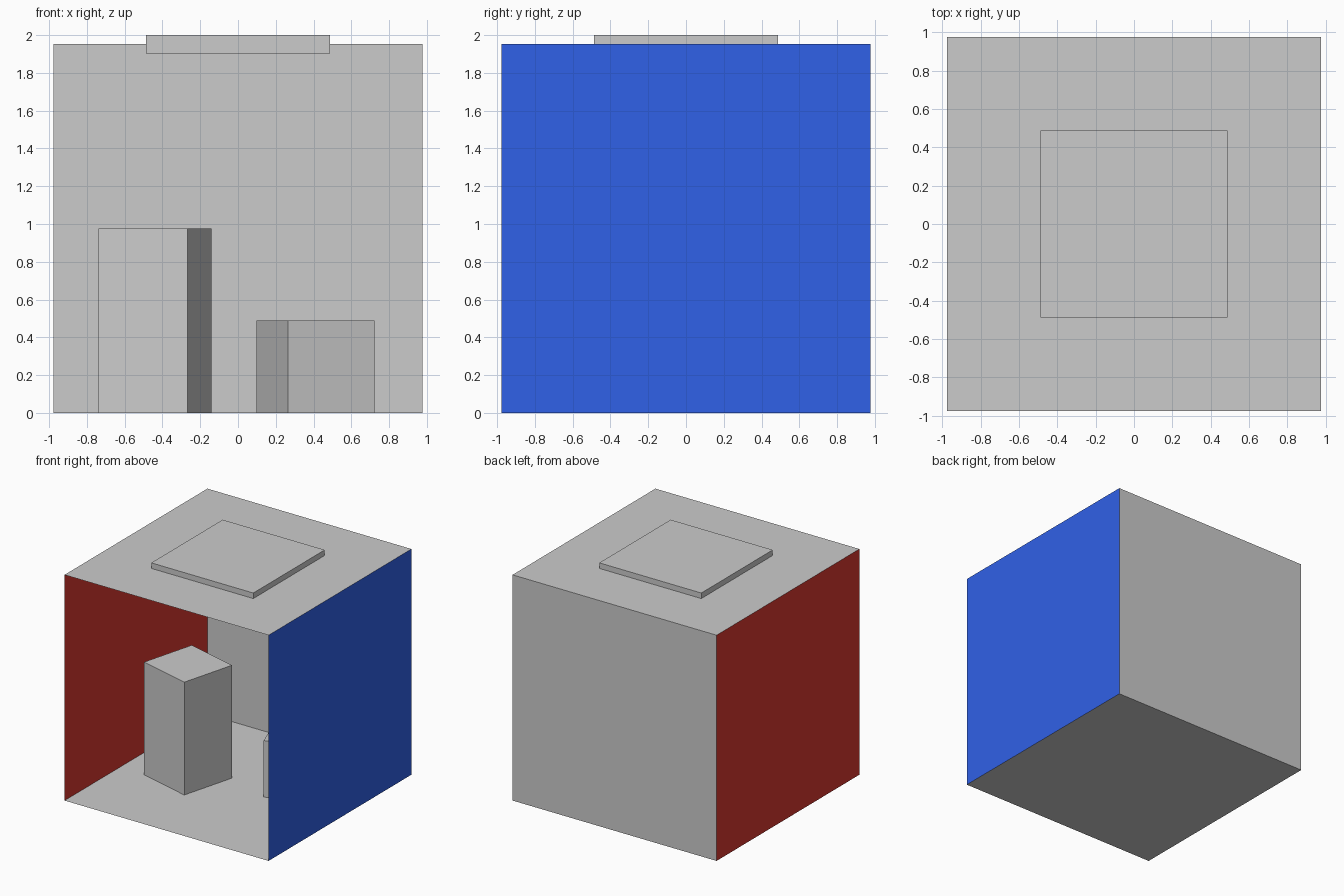
import bpy
from math import radians, pi

if "Cube" in bpy.data.objects:
    bpy.data.objects.remove(bpy.data.objects["Cube"])

H = 0.976          # half the room width
TOP = 2 * H        # ceiling height


def paint(obj, name, rgb):
    mat = bpy.data.materials.new(name)
    mat.diffuse_color = (*rgb, 1)
    mat.use_nodes = True
    mat.node_tree.nodes["Principled BSDF"].inputs["Base Color"].default_value = mat.diffuse_color
    obj.data.materials.append(mat)


def panel(name, loc, rot=(0, 0, 0)):
    bpy.ops.mesh.primitive_plane_add(size=2 * H, location=loc, rotation=rot)
    obj = bpy.context.object
    obj.name = name
    return obj


def block(name, size, loc, turn=0):
    bpy.ops.mesh.primitive_cube_add(size=1, location=loc, rotation=(0, 0, radians(turn)))
    obj = bpy.context.object
    obj.name = name
    obj.scale = size
    bpy.ops.object.transform_apply(location=False, rotation=False, scale=True)
    return obj


# Room shell: thin panels, open at the front
panel("floor", (0, 0, 0))
panel("ceiling", (0, 0, TOP), (pi, 0, 0))
panel("back_wall", (0, H, H), (pi / 2, 0, 0))
paint(panel("left_wall", (-H, 0, H), (0, pi / 2, 0)), "red", (0.70, 0.04, 0.03))
paint(panel("right_wall", (H, 0, H), (0, -pi / 2, 0)), "blue", (0.03, 0.12, 0.80))

# Light panel set through the ceiling
block("ceiling_light", (H, H, 0.098), (0, 0, TOP - 0.001))

# Two turned blocks standing on the floor
block("tall_block", (0.488, 0.488, 0.976), (-0.439, -0.055, 0.488), -15)
block("short_block", (0.488, 0.488, 0.488), (0.41, 0.285, 0.244), 20)
